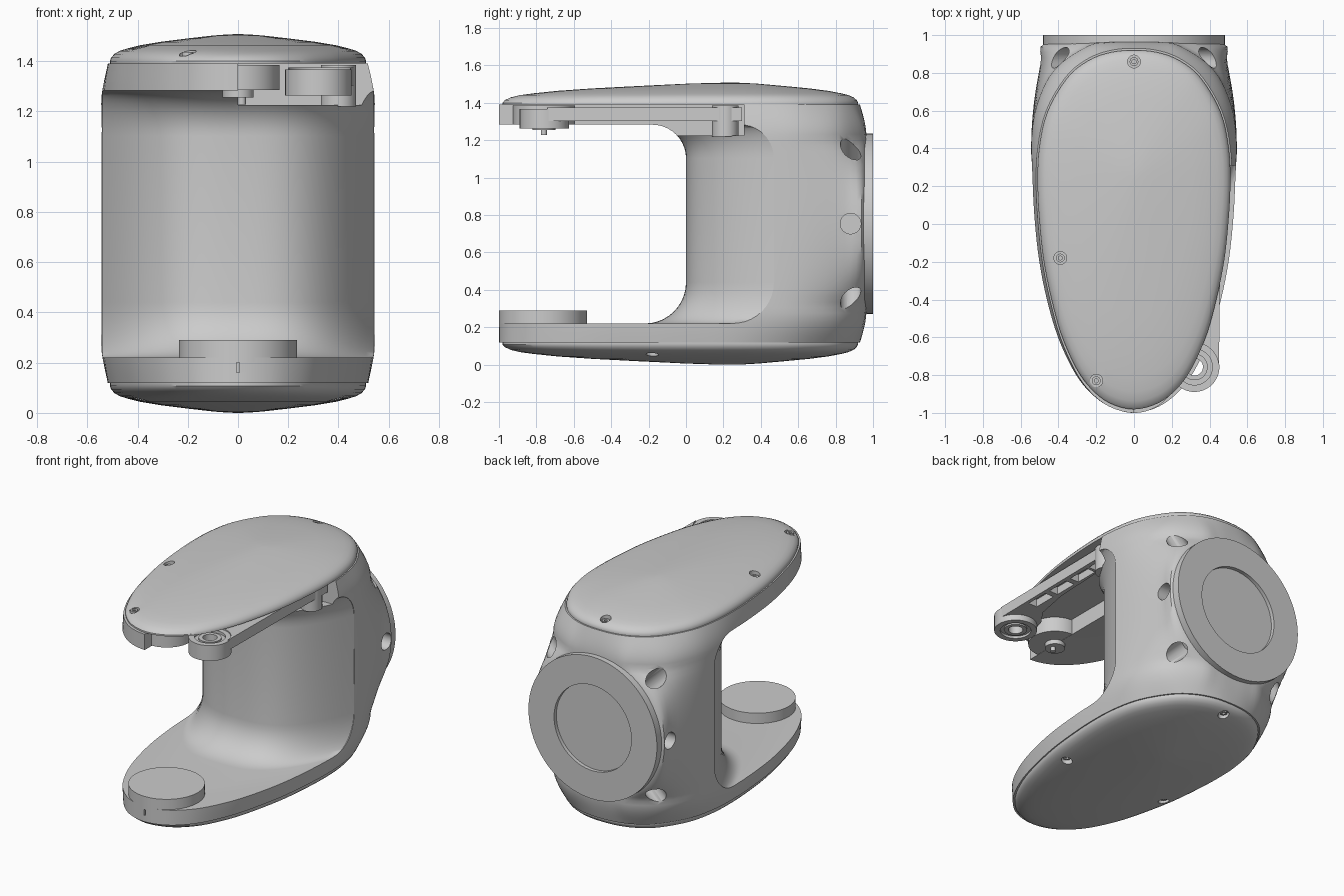
import bpy, bmesh, math
from mathutils import Vector, Matrix

if "Cube" in bpy.data.objects:
    bpy.data.objects.remove(bpy.data.objects["Cube"])

MID, HALF = 0.754, 0.636          # mid height and half height of the body between its caps


def finish(obj, angle=32):
    bpy.ops.object.select_all(action='DESELECT')
    obj.select_set(True)
    bpy.context.view_layer.objects.active = obj
    bpy.ops.object.shade_smooth_by_angle(angle=math.radians(angle))
    return obj


def make(name, bm):
    bmesh.ops.recalc_face_normals(bm, faces=bm.faces)
    me = bpy.data.meshes.new(name)
    bm.to_mesh(me)
    bm.free()
    obj = bpy.data.objects.new(name, me)
    bpy.context.collection.objects.link(obj)
    return obj


def loft(name, rings):
    """Skin a stack of closed rings and close both ends."""
    bm = bmesh.new()
    vs = [[bm.verts.new(p) for p in r] for r in rings]
    n = len(vs[0])
    for a, b in zip(vs, vs[1:]):
        for i in range(n):
            j = (i + 1) % n
            bm.faces.new((a[i], a[j], b[j], b[i]))
    bm.faces.new(vs[0])
    bm.faces.new(vs[-1])
    return make(name, bm)


def cylinder(name, start, end, r, seg=48):
    start, end = Vector(start), Vector(end)
    d = end - start
    rot = Vector((0, 0, 1)).rotation_difference(d).to_matrix().to_4x4()
    bm = bmesh.new()
    bmesh.ops.create_cone(bm, cap_ends=True, segments=seg, radius1=r, radius2=r, depth=d.length,
                          matrix=Matrix.Translation((start + end) / 2) @ rot)
    return make(name, bm)


def box(name, lo, hi):
    (x0, y0, z0), (x1, y1, z1) = lo, hi
    base = [(x0, y0), (x1, y0), (x1, y1), (x0, y1)]
    return loft(name, [[(x, y, z) for x, y in base] for z in (z0, z1)])


def boolean(obj, other, op='DIFFERENCE'):
    m = obj.modifiers.new("bool", 'BOOLEAN')
    m.operation, m.object, m.solver = op, other, 'EXACT'
    bpy.context.view_layer.objects.active = obj
    bpy.ops.object.modifier_apply(modifier=m.name)
    bpy.data.objects.remove(other)


def closed_curve(half, sub=4):
    """Mirror a half outline in x and smooth it (Catmull-Rom)."""
    pts = [Vector(p) for p in half] + [Vector((-x, y)) for x, y in half[-2:0:-1]]
    n, out = len(pts), []
    for i in range(n):
        a, b, c, d = (pts[(i + k) % n] for k in (-1, 0, 1, 2))
        for k in range(sub):
            t = k / sub
            out.append(0.5 * (2 * b + (c - a) * t + (2 * a - 5 * b + 4 * c - d) * t * t
                              + (3 * b - a - 3 * c + d) * t ** 3))
    return out


# Half outlines seen from above: at the cap seam, at the shoulder, at mid height
seam = closed_curve([(0, -1), (.13, -.967), (.23, -.89), (.31, -.78), (.39, -.6), (.445, -.4),
                     (.485, -.2), (.507, 0), (.518, .2), (.51, .4), (.465, .6), (.36, .78),
                     (.25, .872), (.13, .918), (0, .93)])
arm = [(0, -1), (.13, -.967), (.235, -.89), (.32, -.78), (.405, -.6), (.465, -.4), (.505, -.2),
       (.528, 0), (.54, .2), (.545, .42)]
shoulder = closed_curve(arm + [(.515, .63), (.42, .82), (.24, .945), (.12, .963), (0, .965)])
middle = closed_curve(arm + [(.53, .64), (.495, .85), (.475, .955), (.24, .963), (0, .965)])

# Body: outer skin
rings = []
N = 48
for k in range(N + 1):
    off = -HALF * math.cos(math.pi * k / N)
    dz = abs(off)
    t = math.sin(math.pi / 2 * min(1, (HALF - dz) / .18))
    u = max(0, (math.sqrt(max(0, .2304 - dz * dz)) - .2) / .28)
    rings.append([(*(e.lerp(s.lerp(m, u), t)), MID + off)
                  for e, s, m in zip(seam, shoulder, middle)])
body = loft("c_shaped_body", rings)

# Throat: rounded column front with fillets into both arms
levels = []
for i in range(11):
    a = math.pi / 2 * i / 10
    levels.append((.22 + .22 * (1 - math.cos(a)), .22 * (1 - math.sin(a))))
levels.append((.75, 0))
for i in range(10, -1, -1):
    a = math.pi / 2 * i / 10
    levels.append((1.283 - .18 * (1 - math.cos(a)), .18 * (1 - math.sin(a))))
xs = [-.6 + 1.2 * i / 40 for i in range(41)]
throat = [[(x, .47 * min(1, abs(x) / .54) ** 3 - f, z) for x in xs]
          + [(.6, -1.4, z), (-.6, -1.4, z)] for z, f in levels]
boolean(body, loft("throat_cutter", throat))

# Recess for the swing lever, and the notch at the lower tip
boolean(body, box("recess_cutter", (0, -1.3, 1.225), (.7, .31, 1.45)))
boolean(body, box("notch_cutter", (-.006, -1.1, .16), (.006, -.975, .3)))

# Radial holes around the back flange
for side in (-1, 1):
    for ang in (-45, 0, 45):
        c, s = side * math.cos(math.radians(ang)), math.sin(math.radians(ang))
        boolean(body, cylinder("hole_cutter", (.41 * c, .88, MID + .41 * s),
                               (.8 * c, .88, MID + .8 * s), .055, 32))
finish(body)

# Back flange with a shallow round recess
flange = cylinder("back_flange", (0, .945, MID), (0, 1, MID), .482, 96)
boolean(flange, cylinder("flange_cutter", (0, .975, MID), (0, 1.1, MID), .29, 72))
finish(flange)

# Domed caps with sunken screws: (scale, height) rings around the crown
dome = [(.985, 0), (.985, .01), (.975, .024), (.95, .039), (.91, .051), (.85, .061), (.75, .074),
        (.6, .087), (.4, .1), (.2, .112), (.1, .116), (.02, .118)]
top_screws = [(0, .86, .05), (-.39, -.18, .055), (-.2, -.83, .055)]
bottom_screws = [(0, .86, .05), (-.39, -.18, .055), (.39, -.18, .055)]
for name, d, screws in (("top", 1, top_screws), ("bottom", -1, bottom_screws)):
    z0 = MID + d * HALF
    cap = loft(name + "_cap", [[(p.x * s, .25 + (p.y - .25) * s, z0 + d * h) for p in seam]
                               for s, h in dome])
    for i, (x, y, h) in enumerate(screws):
        boolean(cap, cylinder("screw_cutter", (x, y, z0 + d * (h - .025)), (x, y, z0 + d * .2),
                              .034, 24))
        screw = cylinder(f"{name}_screw_{i + 1}", (x, y, z0 + d * (h - .035)),
                         (x, y, z0 + d * (h - .008)), .023, 24)
        boolean(screw, cylinder("hex_cutter", (x, y, z0 + d * (h - .02)), (x, y, z0 + d * .2),
                                .012, 6))
        finish(screw)
    finish(cap)

# Round pad on the lower arm
finish(cylinder("lower_pad", (0, -.765, .2), (0, -.765, .29), .235, 96))

# Round lobe, boss and pin under the upper arm
finish(cylinder("upper_lobe", (0, -.76, 1.285), (0, -.76, 1.385), .165, 64))
finish(cylinder("upper_boss", (0, -.76, 1.255), (0, -.76, 1.29), .062))
finish(cylinder("upper_pin", (.015, -.76, 1.228), (.015, -.76, 1.26), .016, 24))

# Swing lever: bar with ladder pockets underneath
outline = [(.2, -.7), (.28, -.8), (.4, -.8), (.45, -.74), (.462, .3), (.36, .3), (.335, -.3),
           (.29, -.53), (.22, -.63)]
bar = loft("lever_bar", [[(x, y, z) for x, y in outline] for z in (1.303, 1.375)])
for y in (-.42, -.22, -.02, .16):
    boolean(bar, box("pocket_cutter", (.365, y - .08, 1.2), (.43, y + .08, 1.355)))
ring = ((.32, -.757), .132)
(cx, cy), r = ring
boolean(bar, cylinder("ring_clearance", (cx, cy, 1.2), (cx, cy, 1.45), r - .004, 64))
finish(bar)

# Lever end: eyelet with a sunken groove on both faces
eye = cylinder("lever_eyelet", (cx, cy, 1.263), (cx, cy, 1.367), r, 64)
for lo, hi in ((1.2, 1.278), (1.35, 1.45)):
    boolean(eye, cylinder("groove_cutter", (cx, cy, lo), (cx, cy, hi), .095))
collar = cylinder("lever_collar", (cx, cy, 1.268), (cx, cy, 1.362), .07)
for part in (eye, collar):
    boolean(part, cylinder("bore_cutter", (cx, cy, 1.2), (cx, cy, 1.45), .045, 32))
    finish(part)

# Lever pivot inside the recess
finish(cylinder("lever_pivot", (.4, .21, 1.22), (.4, .21, 1.385), .07, 40))
